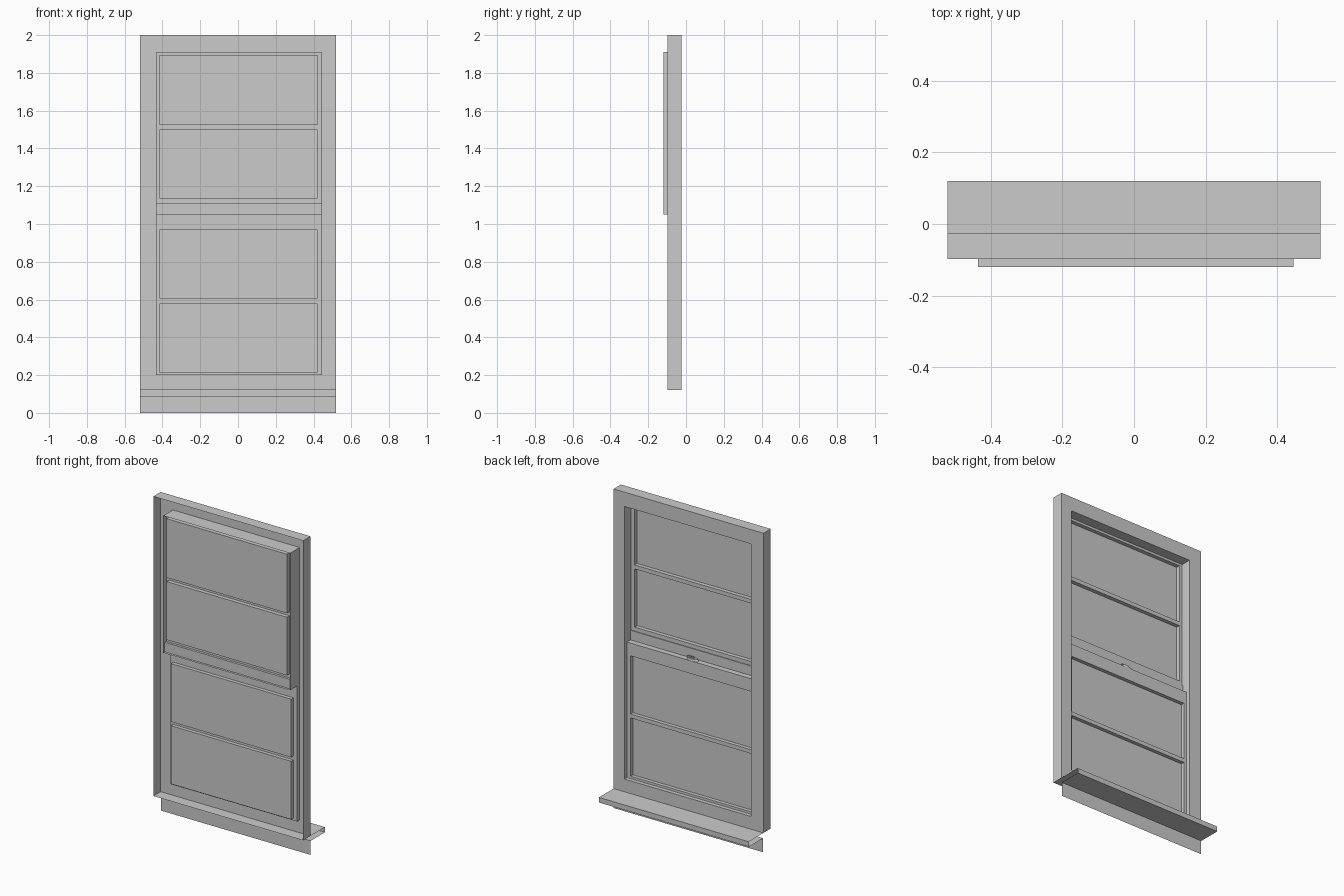
import bpy, bmesh, math
from mathutils import Matrix

if "Cube" in bpy.data.objects:
    bpy.data.objects.remove(bpy.data.objects["Cube"])

# Main dimensions: the window is an open shell whose faces look into the room (+y)
W, TOP, BASE = 0.52, 2.0, 0.12            # outer frame
XL, XR = -0.435, 0.445                    # opening
Z0, ZM, Z1 = 0.20, 1.05, 1.91             # opening bottom, meeting rail, top
Y_CASE, Y_FRONT = -0.025, -0.097          # casing face, front edge of frame
Y_OUT = -0.12                             # front edge of the upper track
PX0, PX1 = -0.415, 0.42                   # glass pane sides


def quad(bm, *pts):
    bm.faces.new([bm.verts.new(p) for p in pts])


def plate(bm, xs, zs, y, holes=()):
    """Flat face looking to +y, divided by xs/zs, leaving out the hole cells."""
    for i in range(len(xs) - 1):
        for j in range(len(zs) - 1):
            if (i, j) not in holes:
                a, b, c, d = xs[i], xs[i + 1], zs[j], zs[j + 1]
                quad(bm, (b, y, c), (a, y, c), (a, y, d), (b, y, d))


def walls(bm, x0, x1, z0, z1, ya, yb, sides="lrtb", outward=False):
    """Walls around a rectangle running from ya (front) to yb (back)."""
    ends = {"l": ((x0, z1), (x0, z0)), "r": ((x1, z0), (x1, z1)),
            "t": ((x1, z1), (x0, z1)), "b": ((x0, z0), (x1, z0))}
    for s in sides:
        p, q = ends[s]
        pts = [(p[0], ya, p[1]), (q[0], ya, q[1]), (q[0], yb, q[1]), (p[0], yb, p[1])]
        quad(bm, *(pts if outward else pts[::-1]))


def finish(bm, name):
    bmesh.ops.remove_doubles(bm, verts=bm.verts, dist=0.0005)
    me = bpy.data.meshes.new(name)
    bm.to_mesh(me)
    bm.free()
    ob = bpy.data.objects.new(name, me)
    bpy.context.collection.objects.link(ob)
    return ob


def box(name, x0, x1, y0, y1, z0, z1, bevel=0):
    bm = bmesh.new()
    m = Matrix.Translation(((x0 + x1) / 2, (y0 + y1) / 2, (z0 + z1) / 2))
    bmesh.ops.create_cube(bm, size=1, matrix=m @ Matrix.Diagonal((x1 - x0, y1 - y0, z1 - z0, 1)))
    if bevel:
        bmesh.ops.bevel(bm, geom=bm.edges[:], offset=bevel, segments=2, affect="EDGES")
    return finish(bm, name)


# Outer frame: casing face with outer side and top walls
bm = bmesh.new()
plate(bm, [-W, XL, XR, W], [BASE, Z0, Z1, TOP], Y_CASE, {(1, 1)})
walls(bm, -W, W, BASE, TOP, Y_FRONT, Y_CASE, "lrt", outward=True)
finish(bm, "casing")

# Tracks: upper one is deep, lower one is shallow
Y_UP, Y_LOW = -0.09, -0.05
bm = bmesh.new()
walls(bm, XL, XR, ZM, Z1, Y_OUT, Y_CASE, "lrt")
walls(bm, XL, XR, Z0, ZM, Y_LOW, Y_CASE, "lrb")
walls(bm, XL, XR, ZM, Z1, Y_OUT, Y_LOW, "b")
finish(bm, "window_tracks")


# Sashes: stile plane with two recessed panes each
def sash(name, z0, z1, panes, y, y_glass):
    bm = bmesh.new()
    zs = [z0] + [z for p in panes for z in p] + [z1]
    plate(bm, [XL, PX0, PX1, XR], zs, y, {(1, 1), (1, 3)})
    for a, b in panes:
        walls(bm, PX0, PX1, a, b, y_glass, y)
    finish(bm, name + "_sash")
    bm = bmesh.new()
    for a, b in panes:
        plate(bm, [PX0, PX1], [a, b], y_glass)
    finish(bm, name + "_glass")


sash("upper", ZM, Z1, [(1.135, 1.50), (1.525, 1.895)], Y_UP, -0.115)
sash("lower", Z0, ZM, [(0.215, 0.58), (0.605, 0.97)], Y_LOW, -0.073)

# Meeting rail at the foot of the upper sash
box("meeting_rail", XL, XR, -0.105, -0.085, ZM, 1.11)

# Sash lock on the meeting rail
bm = bmesh.new()
bmesh.ops.create_cone(bm, cap_ends=True, segments=24, radius1=0.04, radius2=0.034, depth=0.012,
                      matrix=Matrix.Translation((0, -0.067, ZM + 0.006)) @ Matrix.Diagonal((1, 0.4, 1, 1)))
finish(bm, "lock_base")
box("lock_lever", -0.012, 0.035, -0.071, -0.058, ZM + 0.01, ZM + 0.022, 0.003)

# Sill board, open at its ends, and apron below
bm = bmesh.new()
prof = [(Y_FRONT, BASE), (0.12, BASE), (0.12, 0.088), (-0.022, 0.088)]
for (ya, za), (yb, zb) in zip(prof, prof[1:]):
    quad(bm, (-W, ya, za), (W, ya, za), (W, yb, zb), (-W, yb, zb))
finish(bm, "sill")
bm = bmesh.new()
plate(bm, [-W, W], [0, 0.088], -0.022)
finish(bm, "apron")
